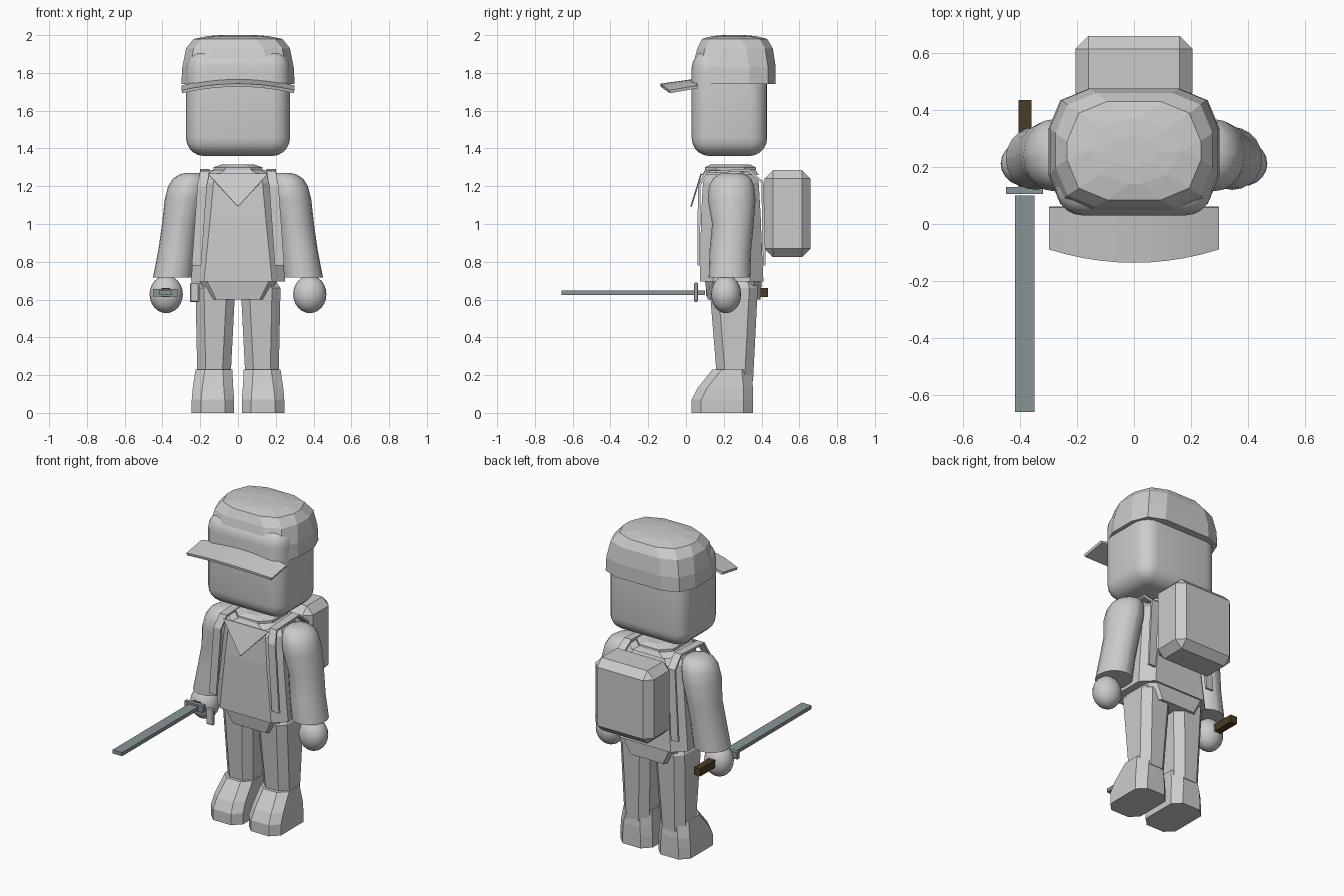
import bpy, bmesh, math

if "Cube" in bpy.data.objects:
    bpy.data.objects.remove(bpy.data.objects["Cube"], do_unlink=True)


def material(name, rgb):
    m = bpy.data.materials.new(name)
    m.use_nodes = True
    m.diffuse_color = (*rgb, 1)
    m.node_tree.nodes["Principled BSDF"].inputs["Base Color"].default_value = (*rgb, 1)
    return m


GREY = material("light grey", (0.6, 0.6, 0.6))
STEEL = material("blue grey steel", (0.25, 0.3, 0.31))
BROWN = material("dark brown", (0.07, 0.045, 0.02))


def finish(bm, name, mat, smooth=False):
    bmesh.ops.recalc_face_normals(bm, faces=bm.faces)
    me = bpy.data.meshes.new(name)
    bm.to_mesh(me)
    bm.free()
    ob = bpy.data.objects.new(name, me)
    bpy.context.collection.objects.link(ob)
    me.materials.append(mat)
    if smooth:
        bpy.ops.object.select_all(action="DESELECT")
        ob.select_set(True)
        bpy.context.view_layer.objects.active = ob
        bpy.ops.object.shade_smooth_by_angle(angle=math.radians(40))
    return ob


def ring(x0, x1, y0, y1, c, k):
    """Rectangle outline with corners of size c cut in k steps."""
    cx, cy, hx, hy = (x0 + x1) / 2, (y0 + y1) / 2, (x1 - x0) / 2, (y1 - y0) / 2
    rx, ry = min(c, hx * 0.99), min(c, hy * 0.99)
    pts = []
    for q, (sx, sy) in enumerate(((1, 1), (-1, 1), (-1, -1), (1, -1))):
        for i in range(k + 1):
            a = (q + i / k) * math.pi / 2
            pts.append((cx + sx * (hx - rx) + rx * math.cos(a),
                        cy + sy * (hy - ry) + ry * math.sin(a)))
    return pts


def loft(name, sections, c, k=1, mat=GREY, smooth=False, side=1):
    """Skin stacked outlines given as (z, x0, x1, y0, y1)."""
    bm = bmesh.new()
    rows = [[bm.verts.new((side * x, y, z)) for x, y in ring(x0, x1, y0, y1, c, k)]
            for z, x0, x1, y0, y1 in sections]
    n = len(rows[0])
    for a, b in zip(rows, rows[1:]):
        for i in range(n):
            j = (i + 1) % n
            bm.faces.new((a[i], a[j], b[j], b[i]))
    bm.faces.new(rows[0])
    bm.faces.new(rows[-1])
    return finish(bm, name, mat, smooth)


def box(name, x0, x1, y0, y1, z0, z1, mat=GREY, bevel=0, segs=1, smooth=False):
    bm = bmesh.new()
    bmesh.ops.create_cube(bm, size=1)
    for v in bm.verts:
        v.co = ((x0, x1)[v.co.x > 0], (y0, y1)[v.co.y > 0], (z0, z1)[v.co.z > 0])
    if bevel:
        bmesh.ops.bevel(bm, geom=bm.edges[:], offset=bevel, segments=segs,
                        profile=0.5, affect="EDGES")
    return finish(bm, name, mat, smooth)


def sheet(name, rows, thick):
    """Grid of points given a thickness."""
    bm = bmesh.new()
    vs = [[bm.verts.new(p) for p in r] for r in rows]
    for a, b in zip(vs, vs[1:]):
        for i in range(len(a) - 1):
            bm.faces.new((a[i], a[i + 1], b[i + 1], b[i]))
    ob = finish(bm, name, GREY)
    mod = ob.modifiers.new("thickness", "SOLIDIFY")
    mod.thickness = thick
    mod.offset = 0
    return ob


# Head and cap
box("head", -0.275, 0.275, 0.03, 0.43, 1.36, 1.92, bevel=0.095, segs=5, smooth=True)
loft("cap", [(1.74, -0.3, 0.3, 0.03, 0.475), (1.83, -0.295, 0.295, 0.035, 0.475),
             (1.93, -0.275, 0.275, 0.06, 0.46), (1.98, -0.235, 0.235, 0.085, 0.43),
             (1.995, -0.16, 0.16, 0.14, 0.37), (2.0, -0.09, 0.09, 0.2, 0.31)], 0.14, 2)

# Curved cap brim, lower at its sides
rows = []
for i in range(11):
    t = i / 5 - 1
    rows.append([(0.297 * t, -0.135 + 0.047 * t * t, 1.735 - 0.035 * t * t),
                 (0.297 * t, 0.06, 1.762 - 0.036 * t * t)])
sheet("cap_brim", rows, 0.016)

# Torso, jacket hem, collar
loft("torso", [(0.695, -0.25, 0.25, 0.075, 0.41), (0.8, -0.24, 0.24, 0.075, 0.405),
               (1.05, -0.215, 0.215, 0.08, 0.395), (1.22, -0.2, 0.2, 0.09, 0.385),
               (1.275, -0.165, 0.165, 0.12, 0.36)], 0.07)
loft("jacket_hem", [(0.6, -0.155, 0.155, 0.115, 0.395),
                    (0.7, -0.205, 0.205, 0.1, 0.4)], 0.04)
loft("collar", [(1.26, -0.17, 0.17, 0.085, 0.385), (1.285, -0.13, 0.13, 0.1, 0.37),
                (1.3, -0.13, 0.13, 0.1, 0.37), (1.315, -0.085, 0.085, 0.13, 0.34)], 0.06)

# Triangular neckerchief
bm = bmesh.new()
bm.faces.new([bm.verts.new(p) for p in
              ((-0.16, 0.085, 1.265), (0, 0.03, 1.09), (0.16, 0.085, 1.265))])
kerchief = finish(bm, "neckerchief", GREY)
kerchief.modifiers.new("thickness", "SOLIDIFY").thickness = 0.008

# Backpack
box("backpack", -0.205, 0.205, 0.415, 0.66, 0.825, 1.285, bevel=0.045)

# Sides: straps, arms, hands, legs, shoes
strap_path = [(0.22, 0.067, 0.78), (0.19, 0.07, 1.2), (0.175, 0.105, 1.275),
              (0.175, 0.33, 1.285), (0.185, 0.405, 1.22), (0.215, 0.415, 0.78)]
for side, label in ((1, "left"), (-1, "right")):
    sheet(label + "_strap",
          [[(side * (x - 0.025), y, z), (side * (x + 0.025), y, z)] for x, y, z in strap_path],
          0.014)
    loft(label + "_arm", [(0.718, 0.24, 0.45, 0.12, 0.34), (0.86, 0.225, 0.422, 0.125, 0.345),
                          (1.0, 0.205, 0.402, 0.138, 0.358), (1.13, 0.175, 0.388, 0.115, 0.368),
                          (1.2, 0.165, 0.37, 0.122, 0.36), (1.24, 0.17, 0.345, 0.142, 0.345),
                          (1.262, 0.19, 0.31, 0.17, 0.315), (1.27, 0.22, 0.28, 0.2, 0.28)],
         1, 5, smooth=True, side=side)
    bm = bmesh.new()
    bmesh.ops.create_uvsphere(bm, u_segments=20, v_segments=12, radius=1)
    for v in bm.verts:
        v.co = (side * 0.38 + 0.088 * v.co.x, 0.212 + 0.08 * v.co.y, 0.628 + 0.1 * v.co.z)
    finish(bm, label + "_hand", GREY, True)
    loft(label + "_leg", [(0.17, 0.04, 0.215, 0.165, 0.355), (0.66, 0.015, 0.225, 0.125, 0.38),
                          (0.7, 0.02, 0.2, 0.14, 0.37)], 0.045, side=side)
    loft(label + "_shoe", [(0, 0.02, 0.245, 0.03, 0.355), (0.07, 0.02, 0.245, 0.03, 0.355),
                           (0.13, 0.025, 0.24, 0.06, 0.355), (0.23, 0.03, 0.225, 0.14, 0.345)],
         0.05, side=side)

# Hip tag and sword
box("hip_tag", -0.255, -0.205, 0.042, 0.064, 0.587, 0.69, bevel=0.006)
box("sword_blade", -0.417, -0.35, -0.66, 0.1, 0.625, 0.648, STEEL)
box("sword_guard", -0.45, -0.32, 0.105, 0.13, 0.615, 0.657, STEEL)
box("sword_grip", -0.405, -0.36, 0.13, 0.435, 0.613, 0.66, BROWN)
